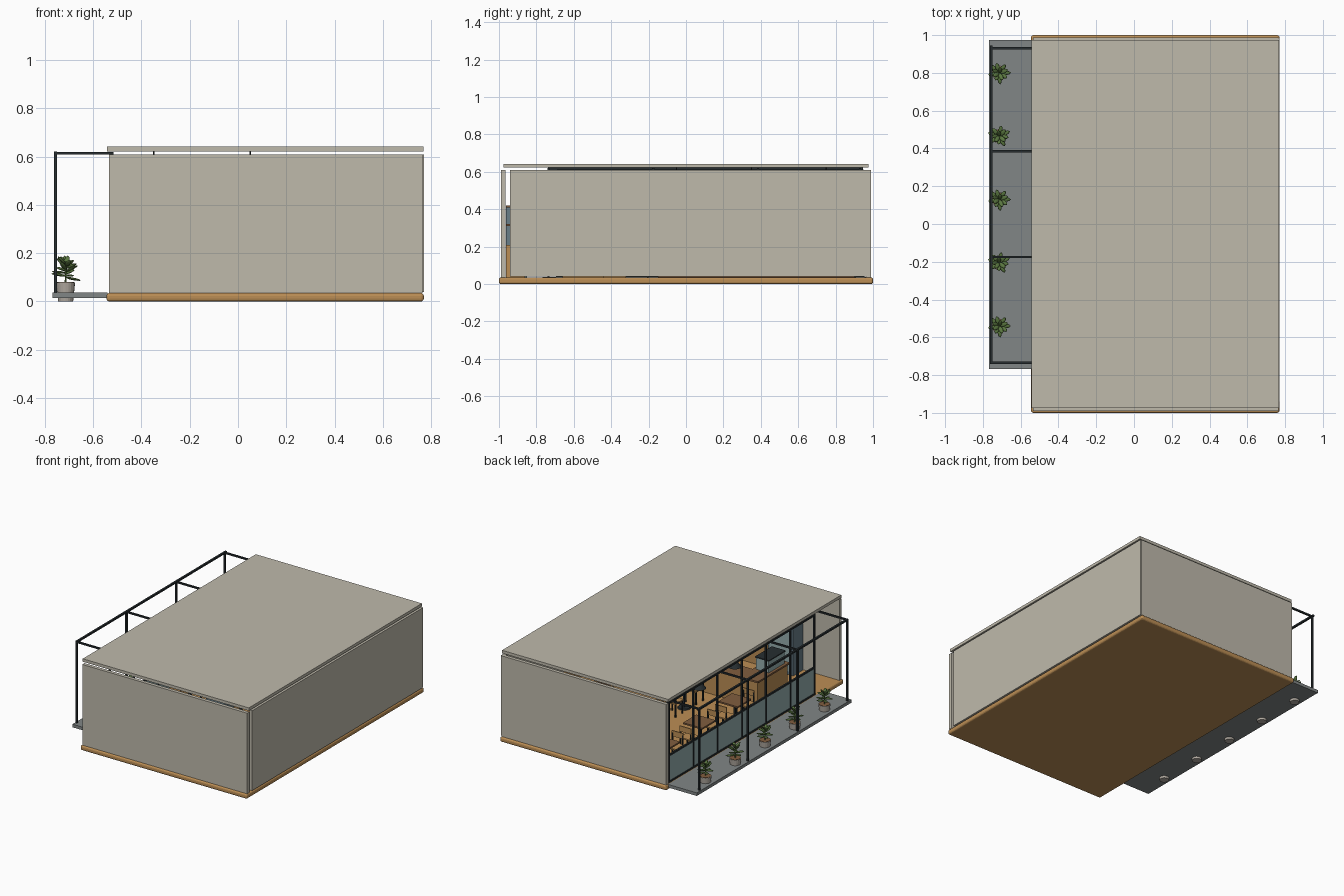
import bpy, bmesh, math
from mathutils import Matrix, Vector

if "Cube" in bpy.data.objects:
    bpy.data.objects.remove(bpy.data.objects["Cube"])


def material(name, color):
    m = bpy.data.materials.new(name)
    m.diffuse_color = color
    m.use_nodes = True
    m.node_tree.nodes["Principled BSDF"].inputs["Base Color"].default_value = m.diffuse_color
    return m


PLASTER = material("plaster", (0.52, 0.49, 0.41, 1))
WOOD = material("wood", (0.50, 0.27, 0.09, 1))
DARK_WOOD = material("dark_wood", (0.22, 0.11, 0.05, 1))
METAL = material("dark_metal", (0.02, 0.027, 0.03, 1))
STONE = material("stone", (0.22, 0.24, 0.24, 1))
GLASS = material("glass", (0.30, 0.42, 0.42, 0.4))
STEEL = material("blue_steel", (0.14, 0.21, 0.25, 1))
CLAY = material("pot_clay", (0.45, 0.41, 0.36, 1))
LEAF = material("leaf", (0.10, 0.18, 0.05, 1))


def finish(name, bm, mats):
    mesh = bpy.data.meshes.new(name)
    bm.to_mesh(mesh)
    bm.free()
    for m in mats:
        mesh.materials.append(m)
    ob = bpy.data.objects.new(name, mesh)
    bpy.context.collection.objects.link(ob)
    return ob


def add_box(bm, x0, x1, y0, y1, z0, z1, mat=0):
    mtx = Matrix.Translation(((x0 + x1) / 2, (y0 + y1) / 2, (z0 + z1) / 2)) @ \
        Matrix.Diagonal((x1 - x0, y1 - y0, z1 - z0, 1))
    verts = bmesh.ops.create_cube(bm, size=1, matrix=mtx)["verts"]
    for f in {f for v in verts for f in v.link_faces}:
        f.material_index = mat


def add_cone(bm, r0, r1, x, y, z0, z1, mat=0, sides=16):
    verts = bmesh.ops.create_cone(bm, cap_ends=True, segments=sides, radius1=r0, radius2=r1,
                                  depth=z1 - z0,
                                  matrix=Matrix.Translation((x, y, (z0 + z1) / 2)))["verts"]
    for f in {f for v in verts for f in v.link_faces}:
        f.material_index = mat


def boxes(name, mats, *dims):
    bm = bmesh.new()
    for d in dims:
        add_box(bm, *d)
    return finish(name, bm, mats)


def copies(source, name, places):
    """Linked copies at (x, y, turn); the source takes the first place."""
    for i, (x, y, turn) in enumerate(places):
        ob = source if i == 0 else source.copy()
        if i:
            bpy.context.collection.objects.link(ob)
        ob.name = f"{name}_{i + 1}"
        ob.location = (x, y, 0)
        ob.rotation_euler.z = math.radians(turn)


# Shell: rounded wooden floor, three walls, roof
floor = boxes("floor", [WOOD], (-0.545, 0.77, -1, 1, 0, 0.035))
bev = floor.modifiers.new("rounded_edge", "BEVEL")
bev.width, bev.segments = 0.012, 3
boxes("front_wall", [PLASTER], (-0.535, 0.765, -0.99, -0.965, 0.035, 0.61))
boxes("back_wall", [PLASTER], (-0.535, 0.765, 0.963, 0.988, 0.035, 0.61))
boxes("right_wall", [PLASTER], (0.748, 0.77, -0.94, 0.985, 0.04, 0.61))
boxes("roof", [PLASTER], (-0.542, 0.768, -0.975, 0.975, 0.622, 0.643))
boxes("terrace", [STONE], (-0.768, -0.54, -0.768, 0.975, 0.015, 0.037))

# Pergola
pergola = [(-0.763, -0.749, -0.738, 0.945, 0.61, 0.622)]
for y in (0.93, 0.385, -0.175, -0.735):
    pergola.append((-0.763, -0.751, y - 0.006, y + 0.006, 0.037, 0.615))
    pergola.append((-0.76, -0.515, y - 0.006, y + 0.006, 0.609, 0.62))
boxes("pergola", [METAL], *pergola)

# Glazed facade with lower glass panels
ys = [-0.69 + i * 0.273 for i in range(7)]
frame = [(-0.535, -0.523, ys[0], ys[-1], z, z + 0.012) for z in (0.037, 0.225, 0.60)]
frame += [(-0.535, -0.523, y - 0.006, y + 0.006, 0.037, 0.61) for y in ys]
boxes("facade_frame", [METAL], *frame)
boxes("facade_glass", [GLASS],
      *[(-0.531, -0.527, a + 0.006, b - 0.006, 0.049, 0.225) for a, b in zip(ys, ys[1:])])

# Potted plant: pot, stem and ring of leaves
bm = bmesh.new()
add_cone(bm, 0.031, 0.039, 0, 0, 0, 0.078, 0, 20)
add_cone(bm, 0.035, 0.035, 0, 0, 0.078, 0.08, 2, 20)
add_cone(bm, 0.004, 0.003, 0, 0, 0.078, 0.165, 1, 8)
for i in range(13):
    h = i / 12
    tilt = -0.1 - 0.9 * h if i % 2 else 0.2 - 0.9 * h
    length = 0.032 - 0.008 * h
    mtx = Matrix.Translation((0, 0, 0.10 + 0.055 * h)) @ Matrix.Rotation(i * 2.4, 4, "Z") @ \
        Matrix.Rotation(tilt, 4, "Y") @ Matrix.Translation((length, 0, 0)) @ \
        Matrix.Diagonal((length, 0.012, 0.005, 1))
    leaf = bmesh.ops.create_uvsphere(bm, u_segments=8, v_segments=6, radius=1, matrix=mtx)["verts"]
    for f in {f for v in leaf for f in v.link_faces}:
        f.material_index = 1
        f.smooth = True
plant = finish("plant", bm, [CLAY, LEAF, DARK_WOOD])
copies(plant, "plant", [(-0.714, 0.8 - 0.335 * i, 25 * (i % 2)) for i in range(5)])

# Dining chair: wooden seat and back on dark legs
bm = bmesh.new()
add_box(bm, -0.045, 0.045, -0.045, 0.045, 0.125, 0.134)
add_box(bm, -0.045, 0.045, 0.038, 0.045, 0.175, 0.215)
for sx in (-0.04, 0.04):
    add_box(bm, sx - 0.004, sx + 0.004, -0.042, -0.034, 0.035, 0.126, 1)
    add_box(bm, sx - 0.004, sx + 0.004, 0.036, 0.044, 0.035, 0.20, 1)
chair = finish("chair", bm, [WOOD, METAL])

# Round-foot table
bm = bmesh.new()
add_box(bm, -0.075, 0.075, -0.075, 0.075, 0.185, 0.196)
add_cone(bm, 0.007, 0.007, 0, 0, 0.04, 0.186, 1)
add_cone(bm, 0.045, 0.04, 0, 0, 0.035, 0.042, 1)
table = finish("table", bm, [DARK_WOOD, METAL])

# Pendant lamp
bm = bmesh.new()
add_cone(bm, 0.003, 0.003, 0, 0, 0.47, 0.622, 0, 8)
add_cone(bm, 0.045, 0.012, 0, 0, 0.435, 0.475, 0, 20)
lamp = finish("pendant_lamp", bm, [METAL])

spots = [(x, y) for x in (-0.35, 0.05) for y in (0.75, 0.35, -0.05)]
copies(table, "table", [(x, y, 0) for x, y in spots])
copies(chair, "chair", [(x, y + s * 0.115, 0 if s > 0 else 180) for x, y in spots for s in (-1, 1)])
copies(lamp, "pendant_lamp", [(x, y, 0) for x, y in spots])

# Service counter with wooden front, display case and machine
boxes("counter", [WOOD, DARK_WOOD],
      (-0.34, -0.22, -0.66, -0.32, 0.035, 0.215, 0),
      (-0.22, 0.45, -0.44, -0.32, 0.035, 0.215, 0),
      (-0.35, -0.21, -0.67, -0.31, 0.215, 0.227, 1),
      (-0.21, 0.46, -0.45, -0.31, 0.215, 0.227, 1))
boxes("display_case", [GLASS, METAL],
      (-0.33, -0.23, -0.64, -0.46, 0.227, 0.31, 0), (-0.335, -0.225, -0.645, -0.455, 0.31, 0.318, 1))
boxes("coffee_machine", [STEEL, METAL],
      (0.05, 0.2, -0.43, -0.33, 0.245, 0.32, 0), (0.06, 0.19, -0.42, -0.34, 0.227, 0.245, 1))

# Back bar: fridge, cabinet and shelves against the front wall
boxes("fridge", [STEEL, GLASS],
      (-0.25, -0.05, -0.962, -0.85, 0.035, 0.42, 0), (-0.235, -0.065, -0.85, -0.845, 0.06, 0.40, 1))
boxes("back_cabinet", [WOOD], (-0.03, 0.5, -0.962, -0.86, 0.035, 0.21))
boxes("wall_shelves", [DARK_WOOD],
      *[(0.0, 0.48, -0.962, -0.90, z, z + 0.01) for z in (0.31, 0.41)])

# Bench along the right wall
boxes("bench", [WOOD, DARK_WOOD],
      (0.63, 0.745, -0.15, 0.9, 0.035, 0.13, 1), (0.625, 0.745, -0.16, 0.91, 0.13, 0.145, 0),
      (0.73, 0.747, -0.16, 0.91, 0.145, 0.24, 0))
